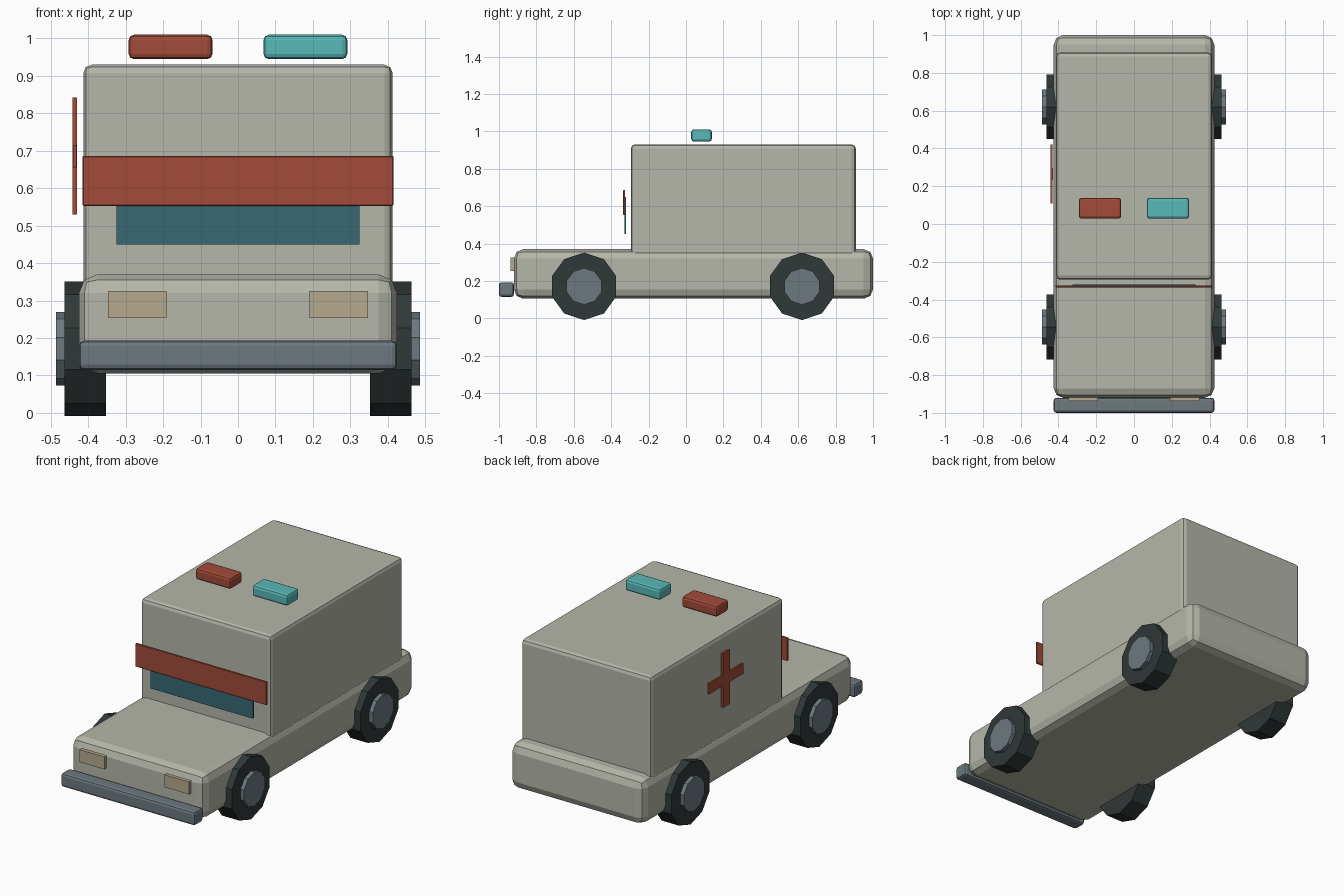
import bpy, math

if "Cube" in bpy.data.objects:
    bpy.data.objects.remove(bpy.data.objects["Cube"])


def paint(name, rgb):
    m = bpy.data.materials.new(name)
    m.diffuse_color = (*rgb, 1)
    m.use_nodes = True
    m.node_tree.nodes["Principled BSDF"].inputs["Base Color"].default_value = m.diffuse_color
    return m


cream = paint("cream", (0.46, 0.47, 0.40))
red = paint("red", (0.36, 0.07, 0.04))
teal = paint("teal", (0.10, 0.48, 0.48))
glass = paint("glass", (0.04, 0.14, 0.17))
rubber = paint("rubber", (0.03, 0.04, 0.04))
steel = paint("steel", (0.15, 0.19, 0.21))
lamp = paint("lamp", (0.47, 0.40, 0.27))


def finish(name, mat):
    o = bpy.context.object
    o.name = name
    o.data.materials.append(mat)
    return o


def box(name, lo, hi, mat, bevel=0, segments=2):
    mid = [(a + b) / 2 for a, b in zip(lo, hi)]
    bpy.ops.mesh.primitive_cube_add(size=1, location=mid)
    o = finish(name, mat)
    o.scale = [b - a for a, b in zip(lo, hi)]
    bpy.ops.object.transform_apply(location=False, rotation=False, scale=True)
    if bevel:
        b = o.modifiers.new("bevel", 'BEVEL')
        b.width, b.segments = bevel, segments
    return o


def disc(name, radius, x0, x1, y, z, mat):
    # ten-sided cylinder across x, flat side on the ground
    bpy.ops.mesh.primitive_cylinder_add(
        vertices=10, radius=radius, depth=abs(x1 - x0),
        location=((x0 + x1) / 2, y, z), rotation=(0, math.pi / 2, 0))
    o = finish(name, mat)
    bpy.ops.object.transform_apply(location=False, rotation=True, scale=False)
    # put corners at the front and back of the wheel
    o.rotation_euler.x = math.pi / 2
    return o


# Bodywork
box("chassis_body", (-0.425, -0.92, 0.105), (0.425, 1.0, 0.37), cream, 0.05)
box("rear_cabin", (-0.413, -0.295, 0.33), (0.413, 0.908, 0.93), cream, 0.022)
box("front_bumper", (-0.425, -1.0, 0.115), (0.425, -0.92, 0.193), steel, 0.014)

# Windscreen and red band
box("windscreen", (-0.325, -0.33, 0.45), (0.325, -0.32, 0.65), glass)
box("front_band", (-0.415, -0.336, 0.553), (0.415, -0.325, 0.686), red, 0.002, 1)

# Cross on the left side
box("cross_upright", (-0.442, 0.235, 0.53), (-0.43, 0.295, 0.842), red)
box("cross_bar", (-0.441, 0.108, 0.655), (-0.431, 0.422, 0.716), red)

# Roof lights and headlights
for s, side, mat in ((-1, "left", red), (1, "right", teal)):
    x = s * 0.18
    box(f"roof_light_{side}", (x - 0.112, 0.028, 0.945), (x + 0.112, 0.138, 1.01), mat, 0.014)
    x = s * 0.269
    box(f"headlight_{side}", (x - 0.078, -0.938, 0.254), (x + 0.078, -0.912, 0.325), lamp)

# Wheels
for s, side in ((-1, "left"), (1, "right")):
    for y, end in ((-0.545, "front"), (0.62, "rear")):
        disc(f"{end}_{side}_tyre", 0.18, s * 0.353, s * 0.463, y, 0.1712, rubber)
        disc(f"{end}_{side}_hub", 0.098, s * 0.37, s * 0.486, y, 0.1712, steel)
